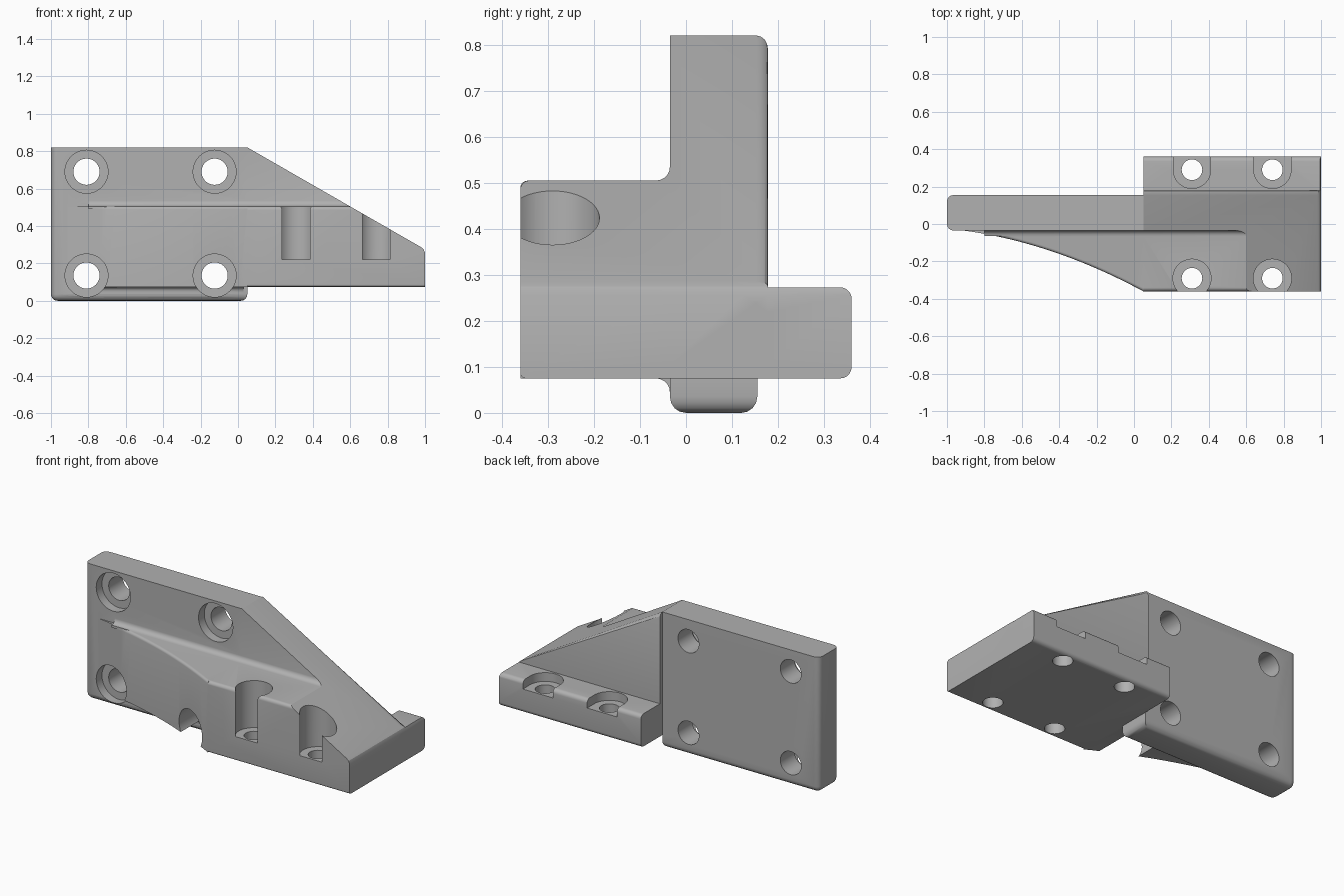
import bpy, bmesh
from math import sin, cos, pi, radians
from mathutils import Vector

cube = bpy.data.objects.get("Cube")
if cube:
    bpy.data.objects.remove(cube)

grey = bpy.data.materials.new("plain grey")
grey.use_nodes = True
colour = (0.44, 0.44, 0.44, 1)
grey.diffuse_color = colour
grey.node_tree.nodes["Principled BSDF"].inputs["Base Color"].default_value = colour


def prism(name, points, axis, low, high, rule=None, width=0.02):
    """Extrude an outline along an axis; bevel the edges whose two ends fit the rule."""
    place = {"x": lambda a, b, t: (t, a, b),
             "y": lambda a, b, t: (a, t, b),
             "z": lambda a, b, t: (a, b, t)}[axis]
    bm = bmesh.new()
    rings = [[bm.verts.new(place(a, b, t)) for a, b in points] for t in (low, high)]
    bm.faces.new(rings[0])
    bm.faces.new(rings[1])
    count = len(points)
    for i in range(count):
        j = (i + 1) % count
        bm.faces.new((rings[0][i], rings[0][j], rings[1][j], rings[1][i]))
    bmesh.ops.recalc_face_normals(bm, faces=bm.faces)
    if rule:
        edges = [e for e in bm.edges if rule(e.verts[0].co, e.verts[1].co)]
        bmesh.ops.bevel(bm, geom=edges, offset=width, segments=4, profile=0.5, affect="EDGES")
        bmesh.ops.recalc_face_normals(bm, faces=bm.faces)
    mesh = bpy.data.meshes.new(name)
    bm.to_mesh(mesh)
    bm.free()
    mesh.materials.append(grey)
    obj = bpy.data.objects.new(name, mesh)
    bpy.context.collection.objects.link(obj)
    return obj


def rounded(corners):
    """Outline from (a, b, radius) corners, each rounded by a short curve."""
    out = []
    for i, (a, b, r) in enumerate(corners):
        p = Vector((a, b))
        if r == 0:
            out.append((a, b))
            continue
        before = Vector(corners[i - 1][:2])
        after = Vector(corners[(i + 1) % len(corners)][:2])
        u, v = (before - p).normalized(), (after - p).normalized()
        for k in range(6):
            t = k / 5 * pi / 2
            q = p + r * (u * (1 - sin(t)) + v * (1 - cos(t)))
            out.append((q.x, q.y))
    return out


def circle(a, b, r, sides=48):
    return [(a + r * cos(2 * pi * i / sides), b + r * sin(2 * pi * i / sides))
            for i in range(sides)]


def combine(target, tool, operation):
    tool.hide_render = True
    mod = target.modifiers.new("combine", "BOOLEAN")
    mod.operation = operation
    mod.solver = "EXACT"
    mod.object = tool
    bpy.context.view_layer.update()
    mesh = bpy.data.meshes.new_from_object(
        target.evaluated_get(bpy.context.evaluated_depsgraph_get()))
    target.modifiers.clear()
    target.data = mesh
    bpy.data.objects.remove(tool)


STEP, FRONT, BACK, TOP = 0.05, -0.035, 0.155, 0.82
LOW, SHELF, MIDDLE = 0.075, 0.273, 0.505

# Upright mounting plate, rounded at its free end and underside
bracket = prism("bracket", [(-1, 0), (STEP, 0), (STEP, TOP), (-1, TOP)], "y", FRONT, BACK,
                lambda p, q: (p.z < 0.01 and q.z < 0.01) or (p.x < -0.99 and q.x < -0.99
                                                             and abs(p.z - q.z) > 0.1), 0.035)

# Foot block with a raised front half
foot = prism("foot", rounded([(-0.36, LOW, 0.012), (0.36, LOW, 0.025), (0.36, SHELF, 0.025),
                              (0.1, SHELF, 0), (0.1, MIDDLE, 0), (-0.36, MIDDLE, 0.02)]),
             "x", STEP, 1)

# Sloping gusset wall
slope = [(STEP, TOP), (0.98, 0.286), (0.993, 0.275), (1, 0.256)]
gusset = prism("gusset", [(STEP, LOW + 0.03), (1, LOW + 0.03)] + slope[::-1], "y", FRONT, 0.178,
               lambda p, q: min(p.y, q.y) > 0.17 and abs(p.x - q.x) > 0.5
               and max(p.z, q.z) > 0.5, 0.025)

# Curved flare from the plate to the front of the foot
curve = []
for i in range(25):
    t = i / 24
    curve.append((-0.95 + t, -0.03 - 0.12 * t - 0.21 * t * t))
flare = prism("flare", curve + [(STEP, 0.05), (-0.95, 0.05)], "z", LOW, MIDDLE,
              lambda p, q: min(p.z, q.z) > 0.5 and max(p.y, q.y) < -0.06
              and abs(p.x - q.x) > 0.01, 0.015)

# Fillets where the flare meets the plate
inside = [(FRONT - 0.03 * (1 - sin(a)), MIDDLE + 0.03 * (1 - cos(a)))
          for a in (i / 5 * pi / 2 for i in range(6))]
strip = inside + [(0, MIDDLE + 0.03), (0, MIDDLE - 0.015), (FRONT - 0.03, MIDDLE - 0.015)]
upper_fillet = prism("upper_fillet", strip, "x", -0.8, 0.7)
lower_fillet = prism("lower_fillet", [(y, LOW + MIDDLE - z) for y, z in strip],
                     "x", -0.75, STEP - 0.02)

for part in (foot, gusset, flare, upper_fillet, lower_fillet):
    combine(bracket, part, "UNION")

# Slope cut across the whole right side
combine(bracket, prism("slope_cutter", slope + [(1.2, 0.25), (1.2, 1), (STEP, 1)],
                       "y", -0.6, 0.6), "DIFFERENCE")

# Counterbored holes through the plate
for x in (-0.81, -0.125):
    for z in (0.135, 0.69):
        combine(bracket, prism("bolt_hole", circle(x, z, 0.07), "y", -0.6, 0.6), "DIFFERENCE")
        combine(bracket, prism("bolt_seat", circle(x, z, 0.115), "y", -0.6, 0.02), "DIFFERENCE")

# Vertical holes through the foot, with open seats at the front and back
for x in (0.31, 0.74):
    for y in (-0.29, 0.29):
        combine(bracket, prism("foot_hole", circle(x, y, 0.055), "z", -0.2, 1), "DIFFERENCE")
    combine(bracket, prism("front_seat", circle(x, -0.29, 0.102), "z", 0.22, 1), "DIFFERENCE")
    arc = [(x + 0.1 * cos(a), 0.29 + 0.1 * sin(a)) for a in (pi + pi * i / 24 for i in range(25))]
    combine(bracket, prism("back_seat", arc + [(x + 0.1, 0.5), (x - 0.1, 0.5)],
                           "z", 0.22, 1), "DIFFERENCE")

# Smooth curved surfaces, crisp edges
bpy.ops.object.select_all(action="DESELECT")
bracket.select_set(True)
bpy.context.view_layer.objects.active = bracket
bpy.ops.object.shade_smooth_by_angle(angle=radians(28))
